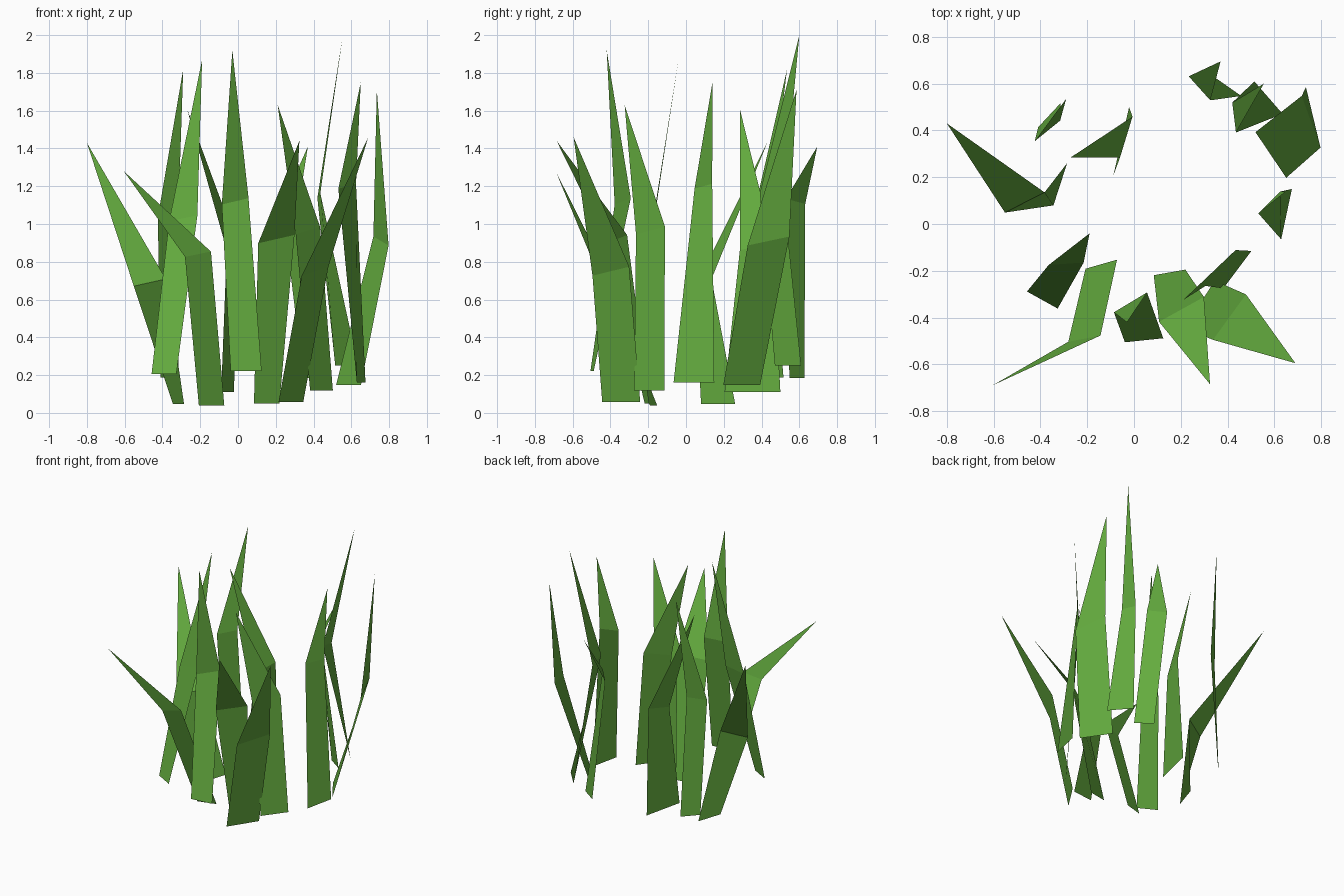
import bpy
from math import cos, sin, radians
from mathutils import Vector

green = bpy.data.materials.new("grass_green")
green.diffuse_color = (0.13, 0.42, 0.05, 1)


def blade(name, x, y, width, turn, mx, my, mz, mid_turn, tx, ty, tz, swell=1.0, foot=None):
    """Bent leaf: a strip from foot to bend, then a triangle to the tip."""
    # taller blades start a little higher
    z = max(0.04, 0.05 + 0.36 * (tz - 1.44)) if foot is None else foot

    def side(angle, w, tilt):
        a = radians(angle)
        return Vector((cos(a), sin(a), tilt)) * w / 2

    base, mid = Vector((x, y, z)), Vector((mx, my, mz))
    s, m = side(turn, width, 0), side(mid_turn, width * swell, 0.2)
    verts = [base - s, base + s, mid + m, mid - m, Vector((tx, ty, tz))]
    mesh = bpy.data.meshes.new(name)
    mesh.from_pydata([tuple(v) for v in verts], [], [(0, 1, 2, 3), (3, 2, 4)])
    mesh.materials.append(green)
    bpy.context.collection.objects.link(bpy.data.objects.new(name, mesh))


# foot x, y, width, direction | bend x, y, z, direction | tip x, y, z | bend width ratio, foot z
blades = [
    (-.315, .17, .19, 72, -.467, .092, .69, 27, -.80, .43, 1.43),
    (-.362, .465, .14, 47, -.37, .398, 1.05, 39, -.29, .535, 1.82),
    (-.055, .352, .303, 77, -.033, .372, .88, 73, -.27, .285, 1.61, .6),
    (-.392, -.325, .15, -29, -.29, -.17, 1.03, 4, -.19, -.04, 1.87),
    (-.14, -.172, .14, 16, -.212, -.49, .84, 11, -.605, -.69, 1.28),
    (.043, -.497, .165, 6, -.015, -.335, 1.12, 31, -.03, -.42, 1.92),
    (.152, -.207, .137, 10, .203, -.365, .92, 29, .325, -.685, 1.44, 1.6),
    (.28, -.343, .24, 57, .408, -.398, .75, 54, .69, -.595, 1.46),
    (.442, -.195, .20, 53, .37, -.188, .965, 50, .21, -.325, 1.63),
    (.652, .042, .22, 78, .578, .092, 1.2, 45, .65, .14, 1.75, .6),
    (.585, .295, .235, 124, .757, .437, .91, 110, .735, .585, 1.71),
    (.575, .54, .184, -49, .428, .455, 1.15, -83, .555, .60, 2.0, .7),
    (.402, .587, .138, -35, .28, .58, 1.12, -48, .37, .695, 1.41, 1, .185),
]
for i, row in enumerate(blades, 1):
    blade(f"grass_blade_{i}", *row)
